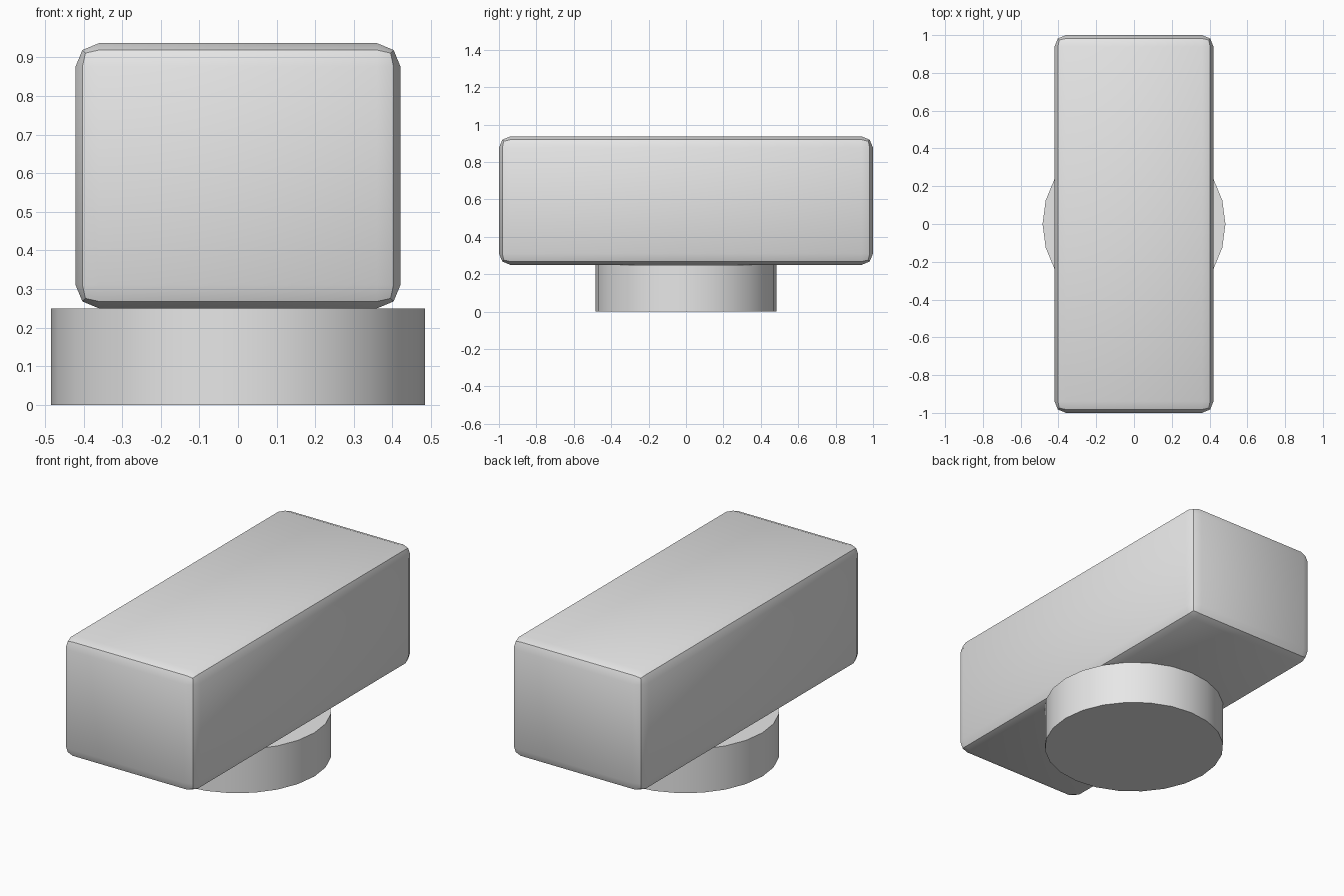
import bpy

default_cube = bpy.data.objects.get("Cube")
if default_cube:
    bpy.data.objects.remove(default_cube, do_unlink=True)

# Single plain grey for the whole model
grey = bpy.data.materials.new("light_grey")
grey.use_nodes = True
colour = (0.8, 0.8, 0.8, 1.0)
grey.diffuse_color = colour
grey.node_tree.nodes["Principled BSDF"].inputs["Base Color"].default_value = colour


def finish(name):
    obj = bpy.context.object
    obj.name = name
    obj.data.materials.append(grey)
    bpy.ops.object.transform_apply(location=False, rotation=False, scale=True)
    return obj


BASE_HEIGHT = 0.25
BODY_SIZE = (0.842, 2.0, 0.687)

# Round base
bpy.ops.mesh.primitive_cylinder_add(
    vertices=24, radius=0.484, depth=BASE_HEIGHT, location=(0, 0, BASE_HEIGHT / 2))
finish("round_base")
bpy.ops.object.shade_smooth_by_angle()

# Long block with rounded edges resting on the base
bpy.ops.mesh.primitive_cube_add(size=1, location=(0, 0, BASE_HEIGHT + BODY_SIZE[2] / 2))
bpy.context.object.scale = BODY_SIZE
body = finish("long_block")
bevel = body.modifiers.new("rounded_edges", "BEVEL")
bevel.width = 0.061
bevel.segments = 2
bpy.ops.object.modifier_apply(modifier=bevel.name)
bpy.ops.object.shade_smooth_by_angle()
